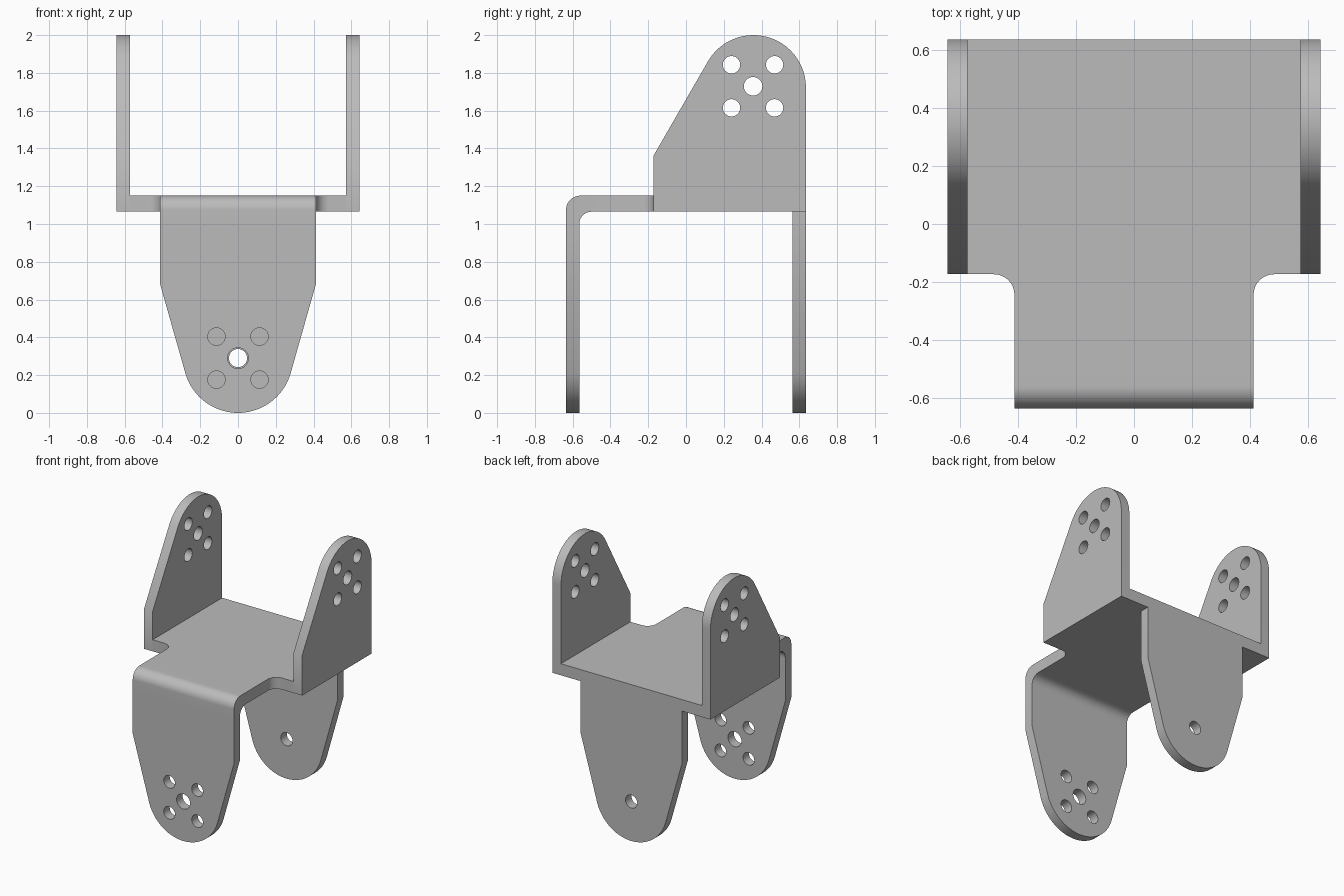
import bpy
import bmesh
from math import cos, sin, radians
from mathutils import Matrix

cube = bpy.data.objects.get("Cube")
if cube:
    bpy.data.objects.remove(cube, do_unlink=True)

metal = bpy.data.materials.new("bare_grey_metal")
grey = (0.5, 0.5, 0.5, 1)
metal.use_nodes = True
metal.diffuse_color = grey
metal.node_tree.nodes["Principled BSDF"].inputs["Base Color"].default_value = grey

# Sheet orientations: outline axes and thickness axis
FLAT = Matrix.Identity(3)
FRONTAL = Matrix(((1, 0, 0), (0, 0, -1), (0, 1, 0)))
SIDEWAYS = Matrix(((0, 0, 1), (1, 0, 0), (0, 1, 0)))


def arc(cx, cy, r, start, end, steps=12):
    angles = [radians(start + (end - start) * i / steps) for i in range(steps + 1)]
    return [(cx + r * cos(a), cy + r * sin(a)) for a in angles]


def hole(cx, cy, r):
    return arc(cx, cy, r, 0, 360, 32)[:-1]


def hole_pattern(cx, cy, middle):
    d = 0.114
    corners = [hole(cx + sx * d, cy + sz * d, 0.046) for sx in (-1, 1) for sz in (-1, 1)]
    return [hole(cx, cy, middle)] + corners


def sheet(name, outline, holes, thickness, orientation, location):
    """Extrude a filled outline with holes into a solid sheet."""
    curve = bpy.data.curves.new(name, 'CURVE')
    curve.dimensions = '2D'
    curve.fill_mode = 'BOTH'
    curve.extrude = thickness / 2
    for loop in [outline] + holes:
        spline = curve.splines.new('POLY')
        spline.points.add(len(loop) - 1)
        for point, (u, v) in zip(spline.points, loop):
            point.co = (u, v, 0, 1)
        spline.use_cyclic_u = True
    helper = bpy.data.objects.new(name + "_outline", curve)
    bpy.context.collection.objects.link(helper)
    graph = bpy.context.evaluated_depsgraph_get()
    mesh = bpy.data.meshes.new_from_object(helper.evaluated_get(graph))
    bpy.data.objects.remove(helper, do_unlink=True)

    bm = bmesh.new()
    bm.from_mesh(mesh)
    bmesh.ops.remove_doubles(bm, verts=bm.verts, dist=0.0001)
    bmesh.ops.transform(bm, matrix=Matrix.Translation(location) @ orientation.to_4x4(),
                        verts=bm.verts)
    bmesh.ops.recalc_face_normals(bm, faces=bm.faces)
    bm.to_mesh(mesh)
    bm.free()
    mesh.materials.clear()
    mesh.materials.append(metal)
    obj = bpy.data.objects.new(name, mesh)
    bpy.context.collection.objects.link(obj)
    bpy.ops.object.select_all(action='DESELECT')
    obj.select_set(True)
    bpy.context.view_layer.objects.active = obj
    bpy.ops.object.shade_smooth_by_angle(angle=radians(30))
    return obj


T = 0.07           # wall thickness
HALF_X, HALF_Y = 0.643, 0.635
TAB = 0.412        # half width of the hanging tabs
LOW, HIGH = 1.065, 1.15
BEND = -0.5        # where the front bend begins

# Base plate, with filleted inside corners beside the front tongue
inner = HALF_X - T
right_edge = ([(TAB, BEND)] + arc(TAB + 0.07, -0.243, 0.07, 180, 90)
              + [(inner, -0.173), (inner, HALF_Y)])
left_edge = [(-x, y) for x, y in reversed(right_edge)]
sheet("base_plate", right_edge + left_edge, [], HIGH - LOW, FLAT,
      (0, 0, (LOW + HIGH) / 2))

# Rounded bend joining the plate to the front tab
front = -HALF_Y
bend = ([(BEND, HIGH)] + arc(front + 0.075, HIGH - 0.075, 0.075, 90, 180)
        + [(front, 1.0)] + arc(BEND, 1.0, 0.065, 180, 90))
sheet("front_bend", bend, [], TAB * 2, SIDEWAYS, (0, 0, 0))


# Hanging tabs with tapered sides and a round end
def tab_outline(top):
    return ([(-TAB, top), (-TAB, 0.68)] + arc(0, 0.29, 0.29, 195.6, 344.4, 40)
            + [(TAB, 0.68), (TAB, top)])


sheet("front_tab", tab_outline(1.0), hole_pattern(0, 0.29, 0.055), T, FRONTAL,
      (0, front + T / 2, 0))
sheet("back_tab", tab_outline(LOW), [hole(0, 0.29, 0.048)], T, FRONTAL,
      (0, HALF_Y - T / 2, 0))

# Upright side arms with a sloped front edge
arm = ([(-0.173, LOW), (HALF_Y, LOW)] + arc(0.357, 1.722, 0.278, 0, 149.7, 40)
       + [(-0.173, 1.36)])
for side, sign in (("left", 1), ("right", -1)):
    sheet(side + "_arm", arm, hole_pattern(0.355, 1.729, 0.049), T, SIDEWAYS,
          (sign * (HALF_X - T / 2), 0, 0))
